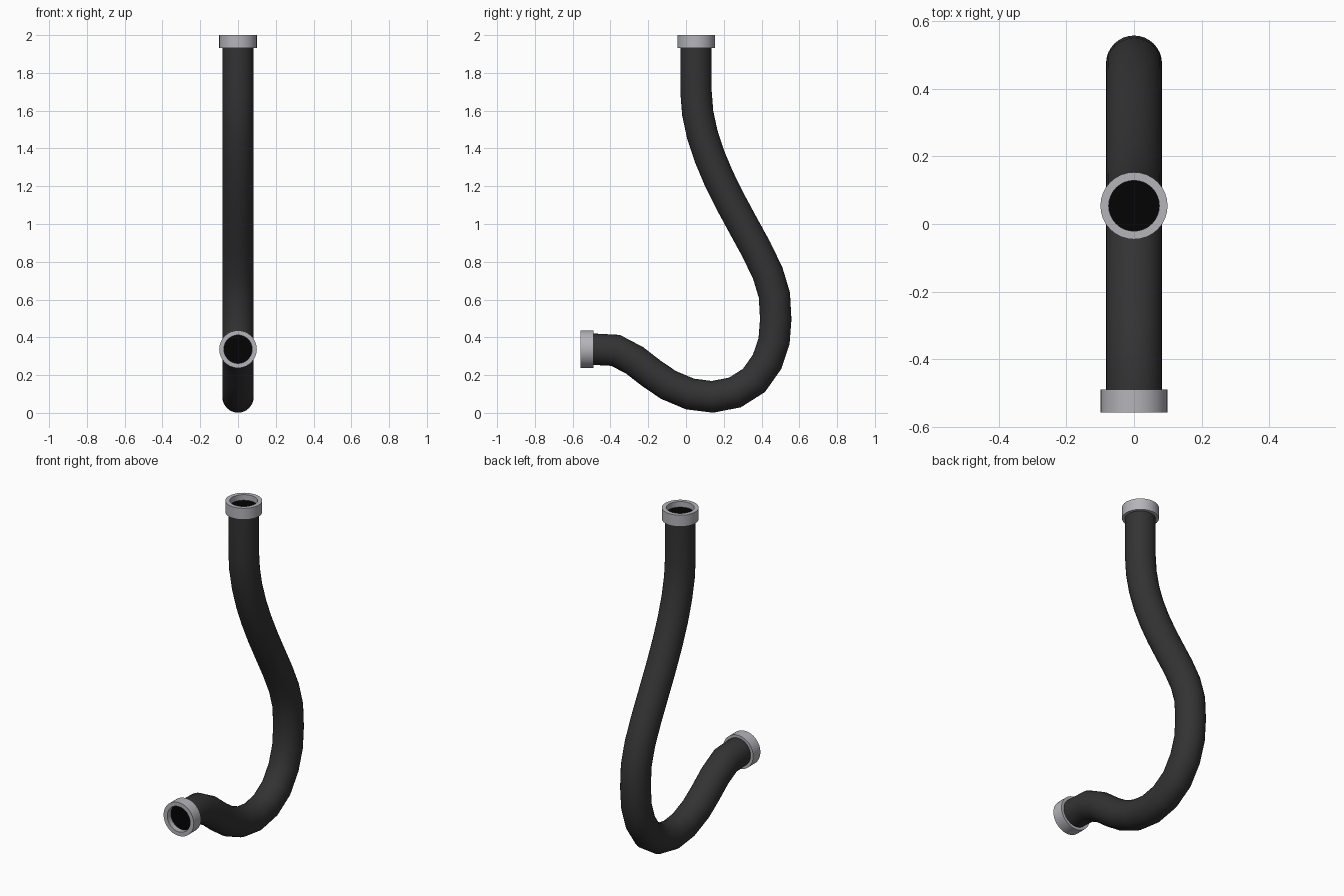
import bpy, bmesh, math
from mathutils import Vector

if "Cube" in bpy.data.objects:
    bpy.data.objects.remove(bpy.data.objects["Cube"])

R = 0.083      # hose radius
SIDES = 32


def material(name, rgb):
    m = bpy.data.materials.new(name)
    m.diffuse_color = (*rgb, 1)
    m.use_nodes = True
    m.node_tree.nodes["Principled BSDF"].inputs["Base Color"].default_value = m.diffuse_color
    return m


rubber = material("dark rubber", (0.033, 0.033, 0.033))
metal = material("light grey metal", (0.46, 0.455, 0.49))
black = material("black bore", (0.001, 0.001, 0.001))


def finish(bm, name, mat, angle):
    bmesh.ops.recalc_face_normals(bm, faces=bm.faces)
    me = bpy.data.meshes.new(name)
    bm.to_mesh(me)
    bm.free()
    me.materials.append(mat)
    ob = bpy.data.objects.new(name, me)
    bpy.context.collection.objects.link(ob)
    bpy.ops.object.select_all(action='DESELECT')
    ob.select_set(True)
    bpy.context.view_layer.objects.active = ob
    bpy.ops.object.shade_smooth_by_angle(angle=math.radians(angle))
    return ob


def ring(bm, centre, side, up, n):
    return [bm.verts.new(centre + side * math.cos(2 * math.pi * i / n)
                         + up * math.sin(2 * math.pi * i / n)) for i in range(n)]


def bridge(bm, a, b):
    n = len(a)
    for i in range(n):
        j = (i + 1) % n
        bm.faces.new((a[i], a[j], b[j], b[i]))


X = Vector((1, 0, 0))

# Hose: tube swept along a centre line (y, z) with mitred bends
path = [(.053, 1.96), (.053, 1.70), (.062, 1.587), (.086, 1.475), (.124, 1.359),
        (.172, 1.245), (.232, 1.123), (.305, .988), (.372, .866), (.433, .739),
        (.468, .623), (.475, .495), (.466, .379), (.429, .27), (.36, .172),
        (.259, .108), (.14, .085), (.021, .1), (-.093, .148), (-.183, .209),
        (-.272, .278), (-.373, .331), (-.489, .337), (-.52, .337)]
pts = [Vector((0, y, z)) for y, z in path]
bm = bmesh.new()
prev = None
for i, p in enumerate(pts):
    d0 = (p - pts[i - 1]).normalized() if i else (pts[1] - p).normalized()
    d1 = (pts[i + 1] - p).normalized() if i + 1 < len(pts) else d0
    t = (d0 + d1).normalized()
    r = ring(bm, p, X * R, X.cross(t) * (R / t.dot(d0)), SIDES)
    if prev:
        bridge(bm, prev, r)
    prev = r
finish(bm, "hose", rubber, 60)


# End fittings: a thick collar and a recessed dark bore
def fitting(name, end, axis):
    up = X.cross(axis)
    bm = bmesh.new()
    rings = [ring(bm, end - axis * d, X * r, up * r, SIDES)
             for r, d in ((.0995, 0), (.0995, .068), (.075, .068), (.075, 0))]
    for i in range(4):
        bridge(bm, rings[i], rings[(i + 1) % 4])
    finish(bm, name + "_collar", metal, 30)
    bm = bmesh.new()
    bm.faces.new(ring(bm, end - axis * .033, X * .076, up * .076, SIDES))
    bore = finish(bm, name + "_bore", black, 30)
    if bore.data.polygons[0].normal.dot(axis) < 0:
        bore.data.flip_normals()


fitting("top", Vector((0, .054, 2.0)), Vector((0, 0, 1)))
fitting("lower", Vector((0, -.558, .337)), Vector((0, -1, 0)))
